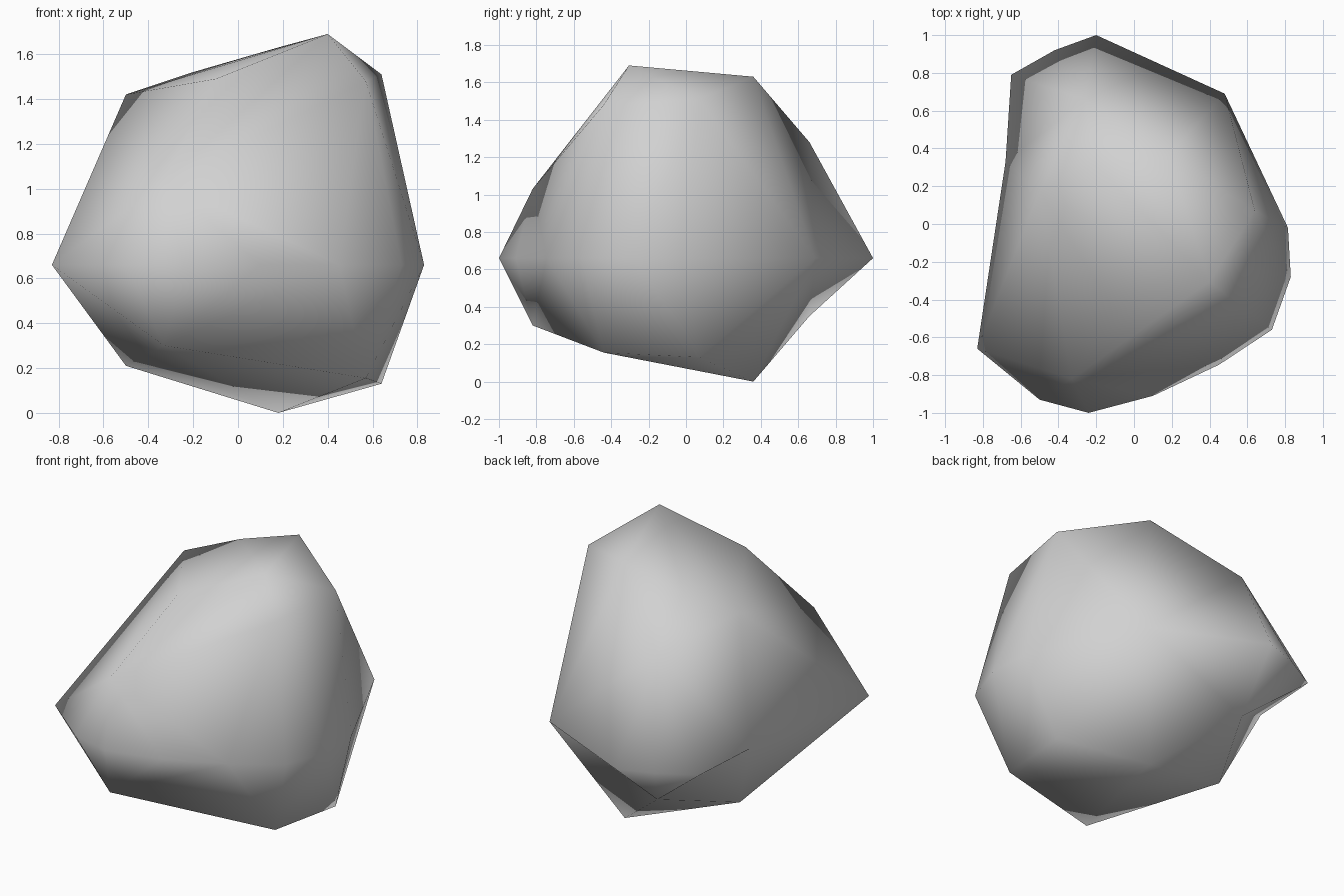
import bpy
import bmesh
from mathutils import Vector

default_cube = bpy.data.objects.get("Cube")
if default_cube:
    bpy.data.objects.remove(default_cube, do_unlink=True)


def make_material(name, colour):
    material = bpy.data.materials.new(name)
    material.use_nodes = True
    material.diffuse_color = colour
    material.node_tree.nodes["Principled BSDF"].inputs["Base Color"].default_value = colour
    return material


# widest outline of the boulder, at a constant height
WAIST_HEIGHT = 0.66
waist = [(-0.2, 1), (0.48, 0.69), (0.815, -0.02), (0.83, -0.28), (0.73, -0.56),
         (0.45, -0.745), (0.1, -0.91), (-0.24, -1), (-0.5, -0.93), (-0.83, -0.66),
         (-0.65, 0.79), (-0.42, 0.92)]

# corners paired above and below the waist: x, y, low z, high z
pairs = [(0.18, 0.36, 0, 1.63), (0.64, 0.07, 0.13, 1.51), (-0.5, 0.17, 0.21, 1.42),
         (-0.1, -0.46, 0.15, 1.49), (0.57, -0.44, 0.155, 1.48)]

# single corners on the crown
crown = [(0.4, -0.305, 1.69), (-0.2, 0.31, 1.52)]

# pressed-in corners: position used to wrap the skin, then the final position
side_hollow = ((-0.76, 0.33, WAIST_HEIGHT), (-0.68, 0.33, WAIST_HEIGHT))
back_hollows = [((-0.4, 0.8, 1.34), (-0.26, 0.66, 1.28)),
                ((-0.4, 0.78, 0.16), (-0.26, 0.66, 0.35))]
front_hollows = [((-0.3, -0.98, 1.15), (-0.33, -0.82, 1.03)),
                 ((-0.3, -0.95, 0.2), (-0.33, -0.82, 0.3))]

bm = bmesh.new()
for x, y in waist:
    bm.verts.new((x, y, WAIST_HEIGHT))
for x, y, low, high in pairs:
    bm.verts.new((x, y, low))
    bm.verts.new((x, y, high))
for corner in crown:
    bm.verts.new(corner)
dents = [(bm.verts.new(wrapped), Vector(final))
         for wrapped, final in [side_hollow] + back_hollows + front_hollows]

# wrap the corners in a faceted skin, then press the hollows in
bmesh.ops.convex_hull(bm, input=list(bm.verts), use_existing_faces=False)
for vert, final in dents:
    vert.co = final
loose = [v for v in bm.verts if not v.link_faces]
bmesh.ops.delete(bm, geom=loose, context='VERTS')
bmesh.ops.recalc_face_normals(bm, faces=list(bm.faces))
for face in bm.faces:
    face.smooth = True

mesh = bpy.data.meshes.new("boulder")
bm.to_mesh(mesh)
bm.free()
mesh.materials.append(make_material("stone grey", (0.64, 0.64, 0.64, 1)))
boulder = bpy.data.objects.new("boulder", mesh)
bpy.context.collection.objects.link(boulder)
